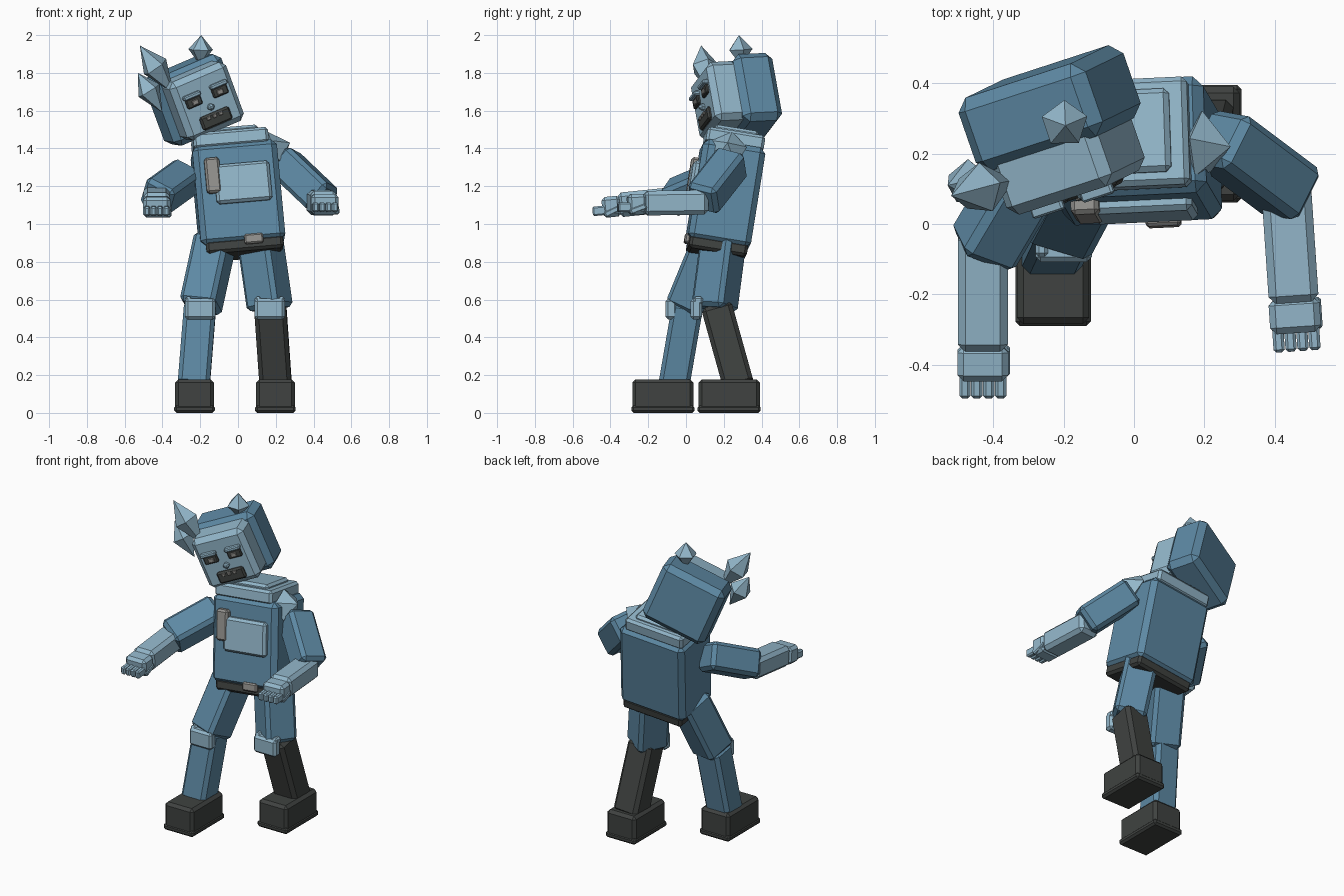
import bpy, bmesh, math
from mathutils import Vector, Matrix

cube = bpy.data.objects.get("Cube")
if cube:
    bpy.data.objects.remove(cube, do_unlink=True)


def material(name, rgb):
    m = bpy.data.materials.new(name)
    m.use_nodes = True
    m.diffuse_color = (*rgb, 1)
    m.node_tree.nodes["Principled BSDF"].inputs["Base Color"].default_value = (*rgb, 1)
    return m


MID = material("mid blue", (0.11, 0.25, 0.37))
LIGHT = material("light blue", (0.29, 0.47, 0.59))
DARK = material("charcoal", (0.05, 0.055, 0.052))
GREY = material("warm grey", (0.29, 0.285, 0.27))


def frame(origin, up, ref=(1, 0, 0)):
    """Matrix at origin with local z along up and local x near ref."""
    z = Vector(up).normalized()
    y = z.cross(Vector(ref)).normalized()
    x = y.cross(z)
    m = Matrix((x, y, z)).transposed().to_4x4()
    m.translation = Vector(origin)
    return m


def finish(name, bm, mat, matrix):
    bmesh.ops.recalc_face_normals(bm, faces=bm.faces)
    mesh = bpy.data.meshes.new(name)
    bm.to_mesh(mesh)
    bm.free()
    mesh.materials.append(mat)
    obj = bpy.data.objects.new(name, mesh)
    obj.matrix_world = matrix
    bpy.context.collection.objects.link(obj)
    return obj


def box(name, base, centre, size, mat, bevel=0.02):
    bm = bmesh.new()
    bmesh.ops.create_cube(bm, size=1)
    bmesh.ops.scale(bm, vec=size, verts=bm.verts)
    obj = finish(name, bm, mat, base @ Matrix.Translation(centre))
    mod = obj.modifiers.new("chamfer", "BEVEL")
    mod.width = bevel
    mod.segments = 1
    return obj


def limb(name, a, b, w, d, mat, ref=(1, 0, 0)):
    """Chamfered box running from a to b; returns its frame and length."""
    axis = Vector(b) - Vector(a)
    m = frame(a, axis, ref)
    box(name, m, (0, 0, axis.length / 2), (w, d, axis.length), mat, 0.022)
    return m, axis.length


def spike(name, root, tip, radius, waist=0.5):
    """Five-sided crystal from root to tip."""
    axis = Vector(tip) - Vector(root)
    n = axis.length
    bm = bmesh.new()
    ring = [bm.verts.new((radius * math.sin(i * math.tau / 5), radius * math.cos(i * math.tau / 5), n * waist))
            for i in range(5)]
    for end in (bm.verts.new((0, 0, 0)), bm.verts.new((0, 0, n))):
        for i in range(5):
            bm.faces.new((ring[i], ring[(i + 1) % 5], end))
    finish(name, bm, LIGHT, frame(root, axis, (1, 0.01, 0.02)))


# Torso with collar, belt, pocket panel and tag
torso = frame((0, 0.208, 1.145), (-0.05, 0.085, 0.53), (1, 0.05, 0.11))
box("torso", torso, (0, 0, 0), (0.45, 0.335, 0.54), MID, 0.03)
box("collar", torso, (-0.015, 0, 0.295), (0.4, 0.31, 0.085), LIGHT, 0.015)
box("neck", torso, (-0.03, 0, 0.335), (0.33, 0.24, 0.05), LIGHT, 0.015)
box("belt", torso, (0.005, 0, -0.28), (0.41, 0.31, 0.07), DARK, 0.015)
box("belt_buckle", torso, (0.055, -0.165, -0.258), (0.1, 0.03, 0.052), GREY, 0.008)
box("chest_panel", torso, (0.025, -0.17, 0.045), (0.295, 0.06, 0.21), LIGHT, 0.015)
box("chest_tag", torso, (-0.13, -0.175, 0.095), (0.08, 0.06, 0.19), GREY, 0.012)

# Head: back block and face block
head = frame((-0.24, 0.33, 1.66), (-0.342, -0.166, 0.925), (0.886, 0.29, 0.354))
box("head_back", head, (0, 0, 0), (0.41, 0.22, 0.385), MID, 0.035)
box("face", head, (0, -0.155, 0), (0.34, 0.2, 0.335), LIGHT, 0.03)
front = -0.255
for side, s in (("right", -1), ("left", 1)):
    box(side + "_eye", head, (s * 0.078, front, 0.03), (0.088, 0.03, 0.052), DARK, 0.006)
    box(side + "_pupil", head, (s * 0.074, front - 0.016, 0.027), (0.035, 0.012, 0.026), GREY, 0.003)
    box(side + "_brow", head, (s * 0.08, front - 0.006, 0.066), (0.1, 0.045, 0.024), LIGHT, 0.006)
box("mouth", head, (0.005, front, -0.098), (0.175, 0.036, 0.074), DARK, 0.01)
for i in range(3):
    box("tooth", head, ((i - 1) * 0.036, front - 0.018, -0.08), (0.022, 0.014, 0.018), GREY, 0.003)
box("nose", head, (0, front - 0.008, -0.03), (0.036, 0.04, 0.034), LIGHT, 0.012)

# Crystals
spike("crown_crystal", (-0.2, 0.29, 1.84), (-0.195, 0.28, 2.0), 0.068, 0.52)
spike("upper_side_crystal", (-0.34, 0.125, 1.69), (-0.52, 0.08, 1.945), 0.075, 0.55)
spike("lower_side_crystal", (-0.4, 0.125, 1.59), (-0.53, 0.11, 1.8), 0.068, 0.55)
spike("shoulder_crystal", (0.13, 0.225, 1.37), (0.275, 0.22, 1.43), 0.1, 0.45)


# Arms with hands and fingers
def arm(side, s, shoulder, elbow, start, wrist):
    limb(side + "_upper_arm", shoulder, elbow, 0.175, 0.17, MID, (1, -0.5 * s, 0))
    m, n = limb(side + "_forearm", start, wrist, 0.142, 0.13, LIGHT)
    box(side + "_hand", m, (0, -0.005, n + 0.035), (0.145, 0.11, 0.1), LIGHT, 0.018)
    for i in range(4):
        x = (i - 1.5) * 0.034
        box(side + "_finger", m, (x, -0.02, n + 0.1), (0.032, 0.05, 0.075), LIGHT, 0.008)
    thumb = m @ Matrix.Rotation(math.radians(20), 4, "X")
    box(side + "_thumb", thumb, (0.062, 0.1, n + 0.02), (0.03, 0.035, 0.09), LIGHT, 0.008)


arm("right", -1, (-0.275, 0.19, 1.25), (-0.435, -0.08, 1.135),
    (-0.43, -0.02, 1.135), (-0.43, -0.36, 1.1))
arm("left", 1, (0.235, 0.25, 1.335), (0.455, 0.085, 1.125),
    (0.432, 0.115, 1.115), (0.455, -0.225, 1.11))


# Legs with knee pads and shoes
def leg(side, hip, knee, ankle, shoe, pad, shin_mat, turn):
    limb(side + "_thigh", hip, knee, 0.195, 0.195, MID, turn)
    limb(side + "_shin", Vector(knee) + Vector((0, 0.01, 0.02)), ankle, 0.17, 0.165, shin_mat)
    ground = Matrix.Translation(Vector(pad))
    box(side + "_knee_pad", ground, (0, 0, 0), (0.16, 0.06, 0.11), LIGHT, 0.014)
    for s in (-1, 1):
        box(side + "_pad_corner", ground, (s * 0.062, 0.01, 0.045), (0.036, 0.05, 0.04), LIGHT, 0.01)
    ground = Matrix.Translation(Vector(shoe))
    box(side + "_shoe", ground, (0, 0, 0.092), (0.205, 0.325, 0.172), DARK, 0.018)
    box(side + "_sole", ground, (0, 0, 0.02), (0.215, 0.335, 0.04), DARK, 0.012)


leg("right", (-0.12, 0.15, 0.92), (-0.2, 0.0, 0.555), (-0.235, -0.065, 0.14),
    (-0.23, -0.122, 0), (-0.2, -0.078, 0.55), MID, (1, -0.35, -0.2))
leg("left", (0.115, 0.2, 0.93), (0.17, 0.15, 0.55), (0.2, 0.28, 0.14),
    (0.198, 0.228, 0), (0.168, 0.055, 0.55), DARK, (1, -0.6, 0))
